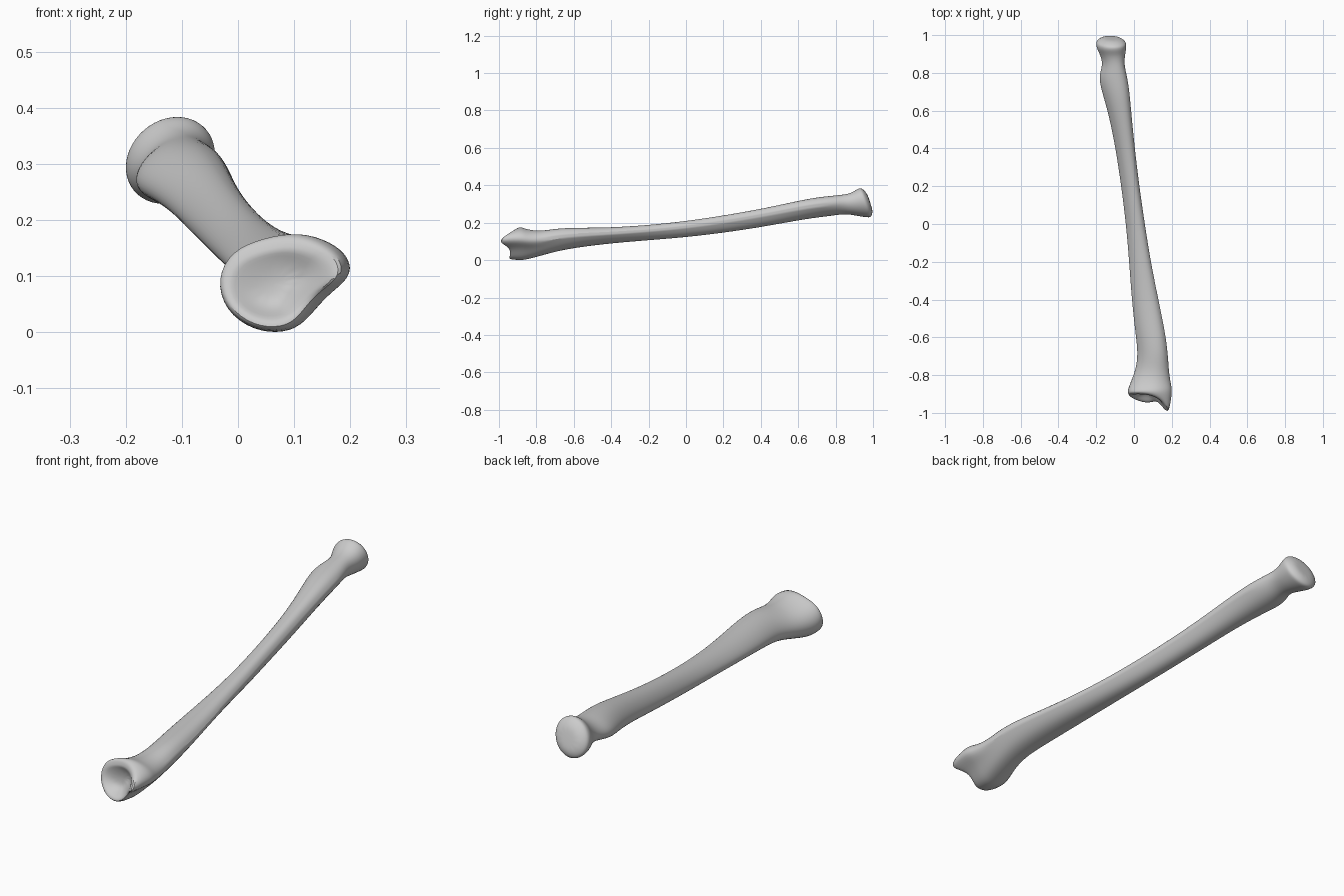
import bpy, bmesh, math

if "Cube" in bpy.data.objects:
    bpy.data.objects.remove(bpy.data.objects["Cube"])

mat = bpy.data.materials.new("bone grey")
mat.use_nodes = True
COLOR = (0.6, 0.6, 0.6, 1)
mat.diffuse_color = COLOR
mat.node_tree.nodes["Principled BSDF"].inputs["Base Color"].default_value = COLOR

# Shaft section with a flat ridge on +x and a low edge on -x,
# wrist section, and a leaning round head
CREST = [(1, .42), (.78, .86), (.3, 1.02), (-.3, .8), (-.75, .33), (-1.03, -.25),
         (-.95, -.8), (-.45, -1.03), (.1, -.98), (.5, -.75), (.8, -.35), (1, .08)]
WRIST = [(.97, .5), (.7, .8), (.23, 1), (-.28, .89), (-.78, .64), (-1, .08),
         (-.88, -.55), (-.45, -.96), (0, -1), (.28, -.82), (.57, -.25), (1, .1)]
N = len(CREST)
ANGLES = [math.tau * (i + .5) / N for i in range(N)]
ROUND = [(math.cos(a) + .16 * math.sin(a), math.sin(a) * 1.03) for a in ANGLES]

# Stations from elbow to wrist: y, x range, z range, shape, end tilt
# (shape blends the shaft section towards round at 1, towards wrist at -1)
STATIONS = [
    (.963, -.2, -.041, .229, .384, 1, -.32),
    (.935, -.2, -.042, .232, .38, 1, -.22),
    (.90, -.181, -.047, .24, .362, 1, -.1),
    (.86, -.167, -.052, .246, .352, .8, 0),
    (.82, -.172, -.048, .243, .348, .4, 0),
    (.77, -.187, -.036, .236, .343, .25, 0),
    (.68, -.162, -.025, .226, .333, .2, 0),
    (.56, -.128, -.014, .207, .308, .1, 0),
    (.4, -.096, .002, .178, .273, 0, 0),
    (.2, -.066, .026, .148, .238, 0, 0),
    (0, -.041, .055, .124, .208, 0, 0),
    (-.2, -.024, .086, .108, .187, 0, 0),
    (-.4, -.01, .126, .092, .174, 0, 0),
    (-.58, .01, .163, .07, .173, 0, 0),
    (-.69, .024, .176, .05, .17, -.1, 0),
    (-.78, .008, .182, .024, .154, -.4, 0),
    (-.85, -.024, .194, .005, .164, -.8, 0),
    (-.885, -.036, .202, .0, .18, -1, 0),
]


def section(x0, x1, z0, z1, shape, grow=1.04):
    """Points of one cross-section fitted to its x and z range."""
    pts = []
    target = ROUND if shape > 0 else WRIST
    for (u, v), (tu, tv) in zip(CREST, target):
        u += (tu - u) * abs(shape)
        v += (tv - v) * abs(shape)
        pts.append(((x0 + x1) / 2 + u * grow * (x1 - x0) / 2,
                    (z0 + z1) / 2 + v * grow * (z1 - z0) / 2))
    return pts


bm = bmesh.new()
crease = bm.edges.layers.float.new("crease_edge")


def ring(pts, ys):
    return [bm.verts.new((x, y, z)) for (x, z), y in zip(pts, ys)]


def bridge(a, b, sharp=0):
    for i in range(N):
        j = (i + 1) % N
        bm.faces.new((a[i], a[j], b[j], b[i]))
        if i in (0, N - 1):
            bm.edges.get((a[i], b[i]))[crease] = sharp


def crease_loop(loop, amount):
    for i in range(N):
        bm.edges.get((loop[i], loop[(i + 1) % N]))[crease] = amount


def cap(loop, centre):
    c = bm.verts.new(centre)
    for i in range(N):
        bm.faces.new((loop[i], loop[(i + 1) % N], c))


# Shaft with its flared ends
rings = []
for y, x0, x1, z0, z1, shape, tilt in STATIONS:
    pts = section(x0, x1, z0, z1, shape)
    mid = (z0 + z1) / 2
    rings.append(ring(pts, [y + tilt * (z - mid) for x, z in pts]))
for k in range(len(rings) - 1):
    bridge(rings[k], rings[k + 1], .9 if 4 < k < 15 else 0)

# Gently domed disc closing the head
pts = section(-.17, -.068, .258, .358, 1)
lip = ring(pts, [.984 - .32 * (z - .308) for x, z in pts])
bridge(lip, rings[0])
crease_loop(rings[0], .25)
cap(lip, (-.118, .985, .308))

# Wrist rim: deep palm edge and a long pointed process on the ridge side
rim_y = [-.985, -.935, -.905, -.895, -.895, -.90, -.92, -.945, -.955, -.945, -.945, -1.022]
rim = ring(section(-.031, .184, .006, .17, -1), rim_y)
bridge(rings[-1], rim)

# Hollow joint surface inside a thick rim
inner = ring(section(-.018, .162, .022, .15, -1, 1), [y * .65 - .32 for y in rim_y])
bridge(rim, inner)
crease_loop(rim, .2)
crease_loop(inner, .4)
floor = ring(section(.015, .115, .045, .128, -.8, 1), [-.896] * N)
bridge(inner, floor)
cap(floor, (.06, -.888, .085))

bmesh.ops.recalc_face_normals(bm, faces=bm.faces)
mesh = bpy.data.meshes.new("forearm_bone")
bm.to_mesh(mesh)
bm.free()
mesh.materials.append(mat)
bone = bpy.data.objects.new("forearm_bone", mesh)
bpy.context.collection.objects.link(bone)

# Soften the surface, keeping the ridge
sub = bone.modifiers.new("soften", "SUBSURF")
sub.levels = sub.render_levels = 2
bpy.context.view_layer.objects.active = bone
bone.select_set(True)
bpy.ops.object.modifier_apply(modifier="soften")
bpy.ops.object.shade_smooth_by_angle(angle=math.radians(30))
